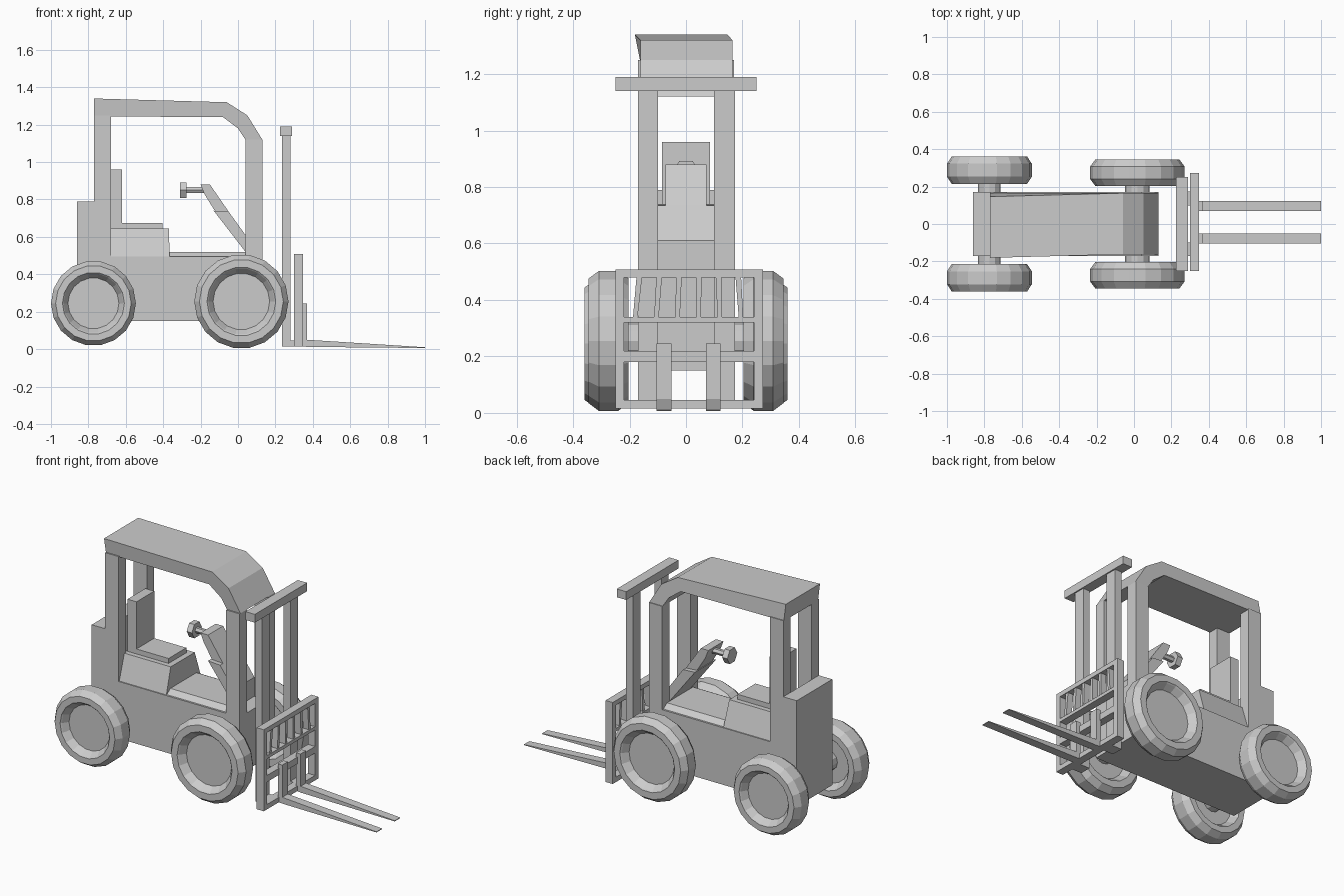
import bpy, bmesh
from math import cos, sin, pi

if "Cube" in bpy.data.objects:
    bpy.data.objects.remove(bpy.data.objects["Cube"])


def make(name, verts, faces):
    me = bpy.data.meshes.new(name)
    me.from_pydata(verts, [], faces)
    bm = bmesh.new()
    bm.from_mesh(me)
    bmesh.ops.recalc_face_normals(bm, faces=bm.faces)
    bm.to_mesh(me)
    bm.free()
    ob = bpy.data.objects.new(name, me)
    bpy.context.collection.objects.link(ob)
    return ob


def loft(name, a, b):
    """Solid between two matching closed outlines."""
    n = len(a)
    sides = [(i, (i + 1) % n, n + (i + 1) % n, n + i) for i in range(n)]
    return make(name, a + b, [tuple(range(n)), tuple(range(n, 2 * n))] + sides)


def prism(name, pts, y0, y1):
    """Side-view outline (x, z) extruded across y."""
    return loft(name, [(x, y0, z) for x, z in pts], [(x, y1, z) for x, z in pts])


def box(name, x0, x1, y0, y1, z0, z1):
    return prism(name, [(x0, z0), (x1, z0), (x1, z1), (x0, z1)], y0, y1)


def frustum(name, x0, x1, w0, w1, z0, z1, inset=0.0):
    """Block whose half width changes from w0 at the bottom to w1 at the top."""
    def rect(a, b, w, z):
        return [(a, -w, z), (b, -w, z), (b, w, z), (a, w, z)]
    return loft(name, rect(x0, x1, w0, z0), rect(x0, x1 - inset, w1, z1))


def cylinder(name, axis, c, r, t0, t1, n):
    """Cylinder along x or y, from t0 to t1."""
    def ring(t):
        out = []
        for i in range(n):
            u, v = r * cos(2 * pi * i / n), r * sin(2 * pi * i / n)
            out.append((t, c[0] + u, c[1] + v) if axis == 'x' else (c[0] + u, t, c[1] + v))
        return out
    return loft(name, ring(t0), ring(t1))


def wheel(name, cx, cz, R, y_in, y_out, n=18):
    """Lathed tyre with bevelled shoulders and a recessed hub on both sides."""
    w = y_out - y_in
    prof = [(0.3, 0.6), (0.05, 0.7), (0, 0.73), (0, 0.89), (0.26, 1),
            (0.74, 1), (1, 0.89), (1, 0.73), (0.95, 0.7), (0.7, 0.6)]
    verts = [(cx + R * r * sin(2 * pi * (i + .5) / n), y_in + w * t,
              cz - R * r * cos(2 * pi * (i + .5) / n))
             for t, r in prof for i in range(n)]
    faces = [(k * n + i, k * n + (i + 1) % n, (k + 1) * n + (i + 1) % n, (k + 1) * n + i)
             for k in range(len(prof) - 1) for i in range(n)]
    last = (len(prof) - 1) * n
    faces += [tuple(range(n)), tuple(range(last, last + n))]
    return make(name, verts, faces)


# Body with the tall counterweight at the rear
prism("body", [(-0.86, 0.15), (0.13, 0.15), (0.13, 0.495), (-0.77, 0.495),
               (-0.77, 0.79), (-0.86, 0.79)], -0.17, 0.17)
frustum("floor_panel", -0.365, 0.04, 0.165, 0.125, 0.49, 0.52)

# Seat
frustum("seat_base", -0.69, -0.365, 0.165, 0.115, 0.49, 0.645, 0.005)
box("seat_cushion", -0.68, -0.405, -0.085, 0.085, 0.64, 0.675)
box("seat_back", -0.68, -0.62, -0.085, 0.085, 0.64, 0.96)

# Cab pillars and roof
for side, y0, y1 in (("left", 0.10, 0.17), ("right", -0.17, -0.10)):
    box(f"rear_pillar_{side}", -0.77, -0.68, y0, y1, 0.48, 1.25)
    box(f"front_pillar_{side}", 0.04, 0.13, y0, y1, 0.48, 1.12)
roof = prism("roof", [(-0.77, 1.34), (-0.06, 1.32), (0.05, 1.25), (0.13, 1.12),
                      (0.04, 1.12), (0.0, 1.18), (-0.08, 1.24), (-0.77, 1.245)],
             -0.162, 0.165)
for v in roof.data.vertices:
    if v.co.z > 1.33:
        v.co.y -= 0.019

# Steering column and wheel
prism("dashboard_column", [(0.04, 0.52), (0.04, 0.61), (-0.05, 0.735), (-0.13, 0.74)],
      -0.10, 0.10)
prism("upper_column", [(-0.05, 0.735), (-0.15, 0.88), (-0.20, 0.88), (-0.18, 0.83),
                       (-0.115, 0.725)], -0.072, 0.072)
cylinder("steering_shaft", 'x', (0, 0.85), 0.018, -0.28, -0.16, 6)
cylinder("steering_wheel", 'x', (0, 0.85), 0.048, -0.31, -0.275, 6)

# Wheels and axles
for cx, cz, R, y_in, y_out, ra, tag in ((-0.773, 0.245, 0.227, 0.215, 0.36, 0.06, "rear"),
                                        (0.018, 0.255, 0.252, 0.203, 0.345, 0.065, "front")):
    wheel(f"{tag}_wheel_left", cx, cz, R, y_in, y_out)
    wheel(f"{tag}_wheel_right", cx, cz, R, -y_in, -y_out)
    cylinder(f"{tag}_axle", 'y', (cx, cz), ra, -0.27, 0.27, 12)

# Mast uprights, top crossbar and carriage links
for side, y0, y1 in (("left", 0.10, 0.173), ("right", -0.17, -0.10)):
    box(f"mast_{side}", 0.235, 0.28, y0, y1, 0.015, 1.15)
    box(f"carriage_link_{side}", 0.275, 0.305, y0, y1, 0.015, 0.045)
box("mast_crossbar", 0.225, 0.288, -0.25, 0.25, 1.14, 1.19)

# Carriage frame: rails, stiles and fanned slats
for i, (z0, z1) in enumerate(((0.015, 0.045), (0.18, 0.22), (0.32, 0.34), (0.48, 0.508))):
    box(f"carriage_rail_{i}", 0.30, 0.348, -0.25, 0.272, z0, z1)
for side, y0, y1 in (("left", 0.24, 0.272), ("right", -0.25, -0.22)):
    box(f"carriage_stile_{side}", 0.30, 0.348, y0, y1, 0.015, 0.508)
for i in range(6):
    top = -0.165 + 0.07 * i
    bot = -0.18 + 0.075 * i

    def slat_section(x):
        return [(x, bot - 0.008, 0.335), (x, bot + 0.008, 0.335),
                (x, top + 0.01, 0.485), (x, top - 0.01, 0.485)]
    loft(f"carriage_slat_{i}", slat_section(0.305), slat_section(0.343))

# Forks
for side, y0, y1 in (("left", 0.07, 0.122), ("right", -0.105, -0.052)):
    prism(f"fork_{side}", [(0.34, 0.015), (0.37, 0.012), (1.0, 0.006), (1.0, 0.010),
                           (0.37, 0.05), (0.37, 0.245), (0.34, 0.245)], y0, y1)
